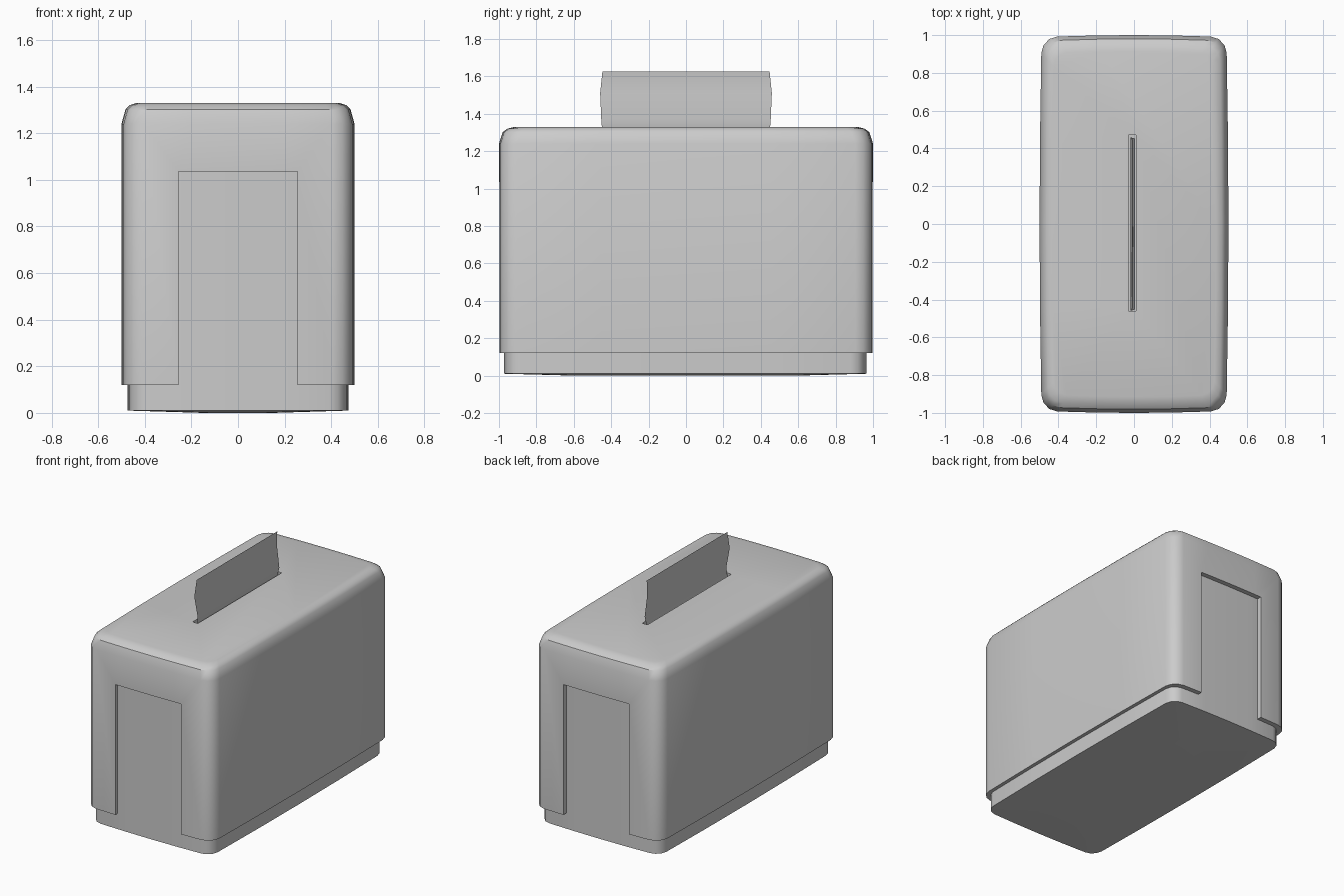
import bpy, bmesh, math

if "Cube" in bpy.data.objects:
    bpy.data.objects.remove(bpy.data.objects["Cube"])


def plan(hx, hy, r, bulge=0.011, seg=3, side=4):
    """Rounded rectangle whose four sides bow slightly outwards."""
    quarter = []
    cx, cy = hx - r, hy - r
    for i in range(side // 2):                       # right side, middle to corner
        quarter.append((hx, cy * i / (side / 2)))
    for i in range(seg + 1):                         # corner arc
        a = math.pi / 2 * i / seg
        quarter.append((cx + r * math.cos(a), cy + r * math.sin(a)))
    for i in range(1, side // 2 + 1):                # end, corner to middle
        quarter.append((cx * (1 - i / (side / 2)), hy))
    q = [(x - bulge * (y / hy) ** 2 * x / hx, y - bulge * (x / hx) ** 2 * y / hy)
         for x, y in quarter]
    half = q + [(-x, y) for x, y in reversed(q[:-1])]
    return half + [(x, -y) for x, y in reversed(half[1:-1])]


def finish(name, bm):
    bmesh.ops.recalc_face_normals(bm, faces=bm.faces)
    me = bpy.data.meshes.new(name)
    bm.to_mesh(me)
    bm.free()
    ob = bpy.data.objects.new(name, me)
    bpy.context.collection.objects.link(ob)
    return ob


def loft(name, rings, yoff=0.0):
    """Solid through a stack of (half x, half y, corner radius, z) outlines."""
    bm = bmesh.new()
    loops = [[bm.verts.new((x, y + yoff, z)) for x, y in plan(hx, hy, r)]
             for hx, hy, r, z in rings]
    n = len(loops[0])
    for a, b in zip(loops, loops[1:]):
        for i in range(n):
            j = (i + 1) % n
            bm.faces.new((a[i], a[j], b[j], b[i]))
    bm.faces.new(loops[0])
    bm.faces.new(loops[-1])
    return finish(name, bm)


def cut(target, name, lo, hi):
    """Subtract an axis-aligned box from the target."""
    bm = bmesh.new()
    bmesh.ops.create_cube(bm, size=1)
    for v in bm.verts:
        v.co = [(l + h) / 2 + c * (h - l) for c, l, h in zip(v.co, lo, hi)]
    cutter = finish(name, bm)
    cutter.hide_render = True
    cutter.hide_set(True)
    cutter.display_type = 'WIRE'
    mod = target.modifiers.new(name, 'BOOLEAN')
    mod.operation = 'DIFFERENCE'
    mod.solver = 'EXACT'
    mod.object = cutter


def smooth(ob, angle=35):
    bpy.ops.object.select_all(action='DESELECT')
    ob.select_set(True)
    bpy.context.view_layer.objects.active = ob
    bpy.ops.object.shade_smooth_by_angle(angle=math.radians(angle))


# Outer cover with softened top edge
cover = loft("cover", [(0.5, 1.0, 0.085, 0.12),
                       (0.5, 1.0, 0.085, 1.24),
                       (0.483, 0.98, 0.085, 1.302),
                       (0.465, 0.955, 0.08, 1.32),
                       (0.435, 0.915, 0.07, 1.33)])
smooth(cover)

# Inner box: shows as the foot and through the end openings
inner = loft("inner_box", [(0.15, 0.6, 0.05, 0.0),
                           (0.475, 0.97, 0.075, 0.01),
                           (0.475, 0.97, 0.075, 1.1)], yoff=-0.004)
smooth(inner)

# End openings and the slot in the top
for side, s in (("front", -1), ("back", 1)):
    ys = sorted((s * 0.94, s * 1.1))
    cut(cover, side + "_opening_cutter", (-0.255, ys[0], 0.0), (0.255, ys[1], 1.035))
cut(cover, "slot_cutter", (-0.03, -0.46, 1.24), (0.01, 0.47, 1.4))

# Thin paper sheet rising from the slot
bm = bmesh.new()
profile = [(-0.012, 1.24, 0.45), (-0.005, 1.33, 0.45), (0.004, 1.37, 0.453),
           (-0.018, 1.51, 0.459), (-0.008, 1.625, 0.447)]
rows = [[bm.verts.new((x, s * hy, z)) for s in (-1, 1)] for x, z, hy in profile]
for a, b in zip(rows, rows[1:]):
    bm.faces.new((a[0], a[1], b[1], b[0]))
sheet = finish("paper_sheet", bm)
smooth(sheet)
